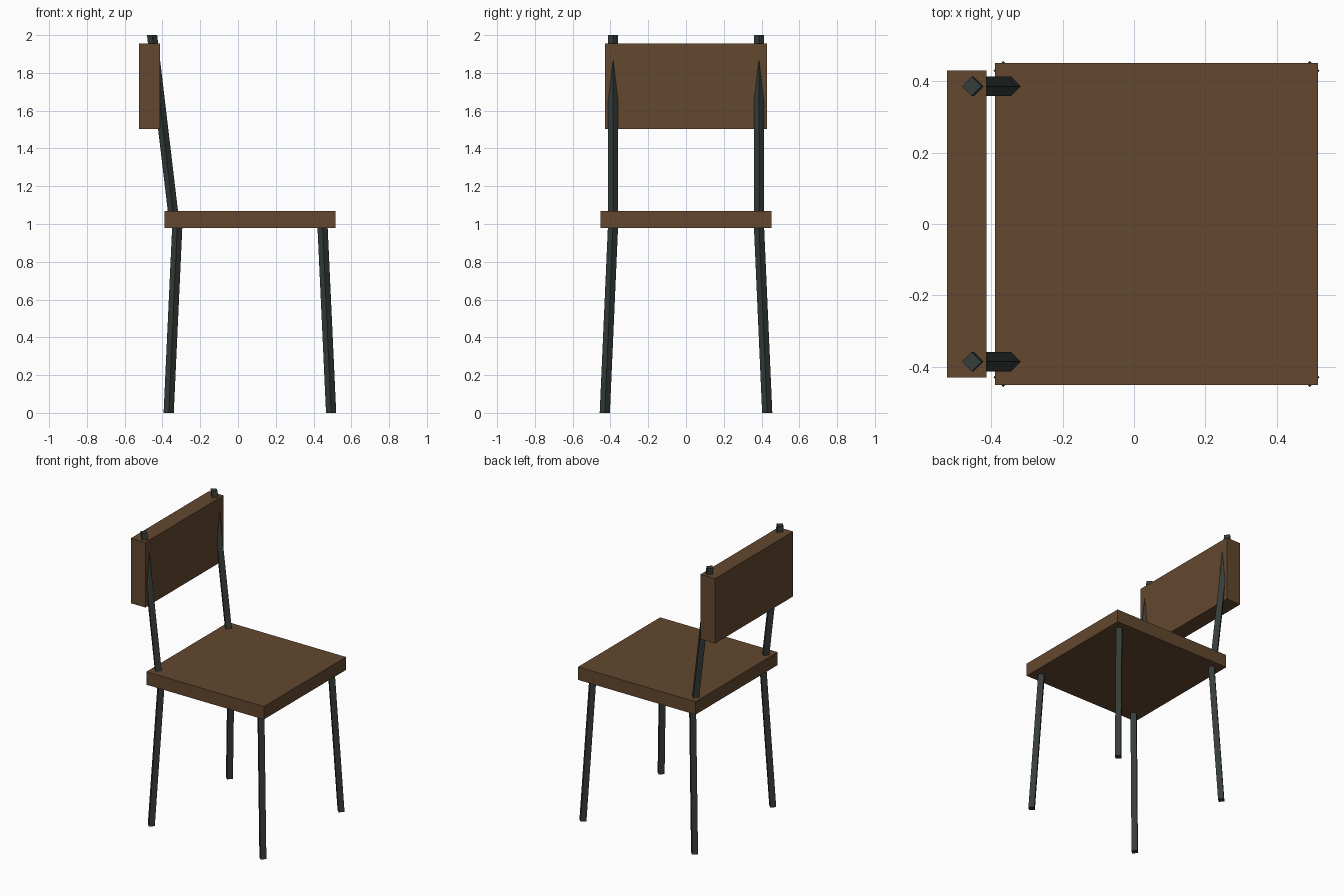
import bpy
import bmesh
from mathutils import Vector

if "Cube" in bpy.data.objects:
    bpy.data.objects.remove(bpy.data.objects["Cube"])


def make_material(name, color):
    mat = bpy.data.materials.new(name)
    mat.diffuse_color = (*color, 1.0)
    mat.use_nodes = True
    mat.node_tree.nodes["Principled BSDF"].inputs["Base Color"].default_value = mat.diffuse_color
    return mat


wood = make_material("brown wood", (0.125, 0.065, 0.028))
metal = make_material("dark grey green metal", (0.036, 0.047, 0.041))


def add_object(name, bm, mat):
    bmesh.ops.recalc_face_normals(bm, faces=bm.faces)
    mesh = bpy.data.meshes.new(name)
    bm.to_mesh(mesh)
    bm.free()
    mesh.materials.append(mat)
    obj = bpy.data.objects.new(name, mesh)
    bpy.context.collection.objects.link(obj)


def board(name, low, high):
    low, high = Vector(low), Vector(high)
    bm = bmesh.new()
    bmesh.ops.create_cube(bm, size=1)
    bmesh.ops.scale(bm, vec=high - low, verts=bm.verts)
    bmesh.ops.translate(bm, vec=(low + high) / 2, verts=bm.verts)
    add_object(name, bm, wood)


def rod(name, bottom, top, r=0.027):
    # slanted bar with a diamond cross-section and level ends
    bm = bmesh.new()
    rings = [[bm.verts.new((x + dx * r, y + dy * r, z))
              for dx, dy in ((1, 0), (0, 1), (-1, 0), (0, -1))]
             for x, y, z in (bottom, top)]
    for ring in rings:
        bm.faces.new(ring)
    for i in range(4):
        j = (i + 1) % 4
        bm.faces.new((rings[0][i], rings[0][j], rings[1][j], rings[1][i]))
    add_object(name, bm, metal)


# Seat and backrest
board("seat", (-0.39, -0.452, 0.98), (0.516, 0.452, 1.07))
board("backrest", (-0.525, -0.43, 1.503), (-0.413, 0.43, 1.955))

# Splayed legs and leaning back posts, mirrored across y
for side, s in (("right", -1), ("left", 1)):
    rod(f"front_leg_{side}", (0.493, 0.43 * s, 0), (0.446, 0.385 * s, 1.02))
    rod(f"back_leg_{side}", (-0.367, 0.43 * s, 0), (-0.32, 0.385 * s, 1.02))
    rod(f"back_post_{side}", (-0.339, 0.386 * s, 1.02), (-0.455, 0.386 * s, 2.0))
